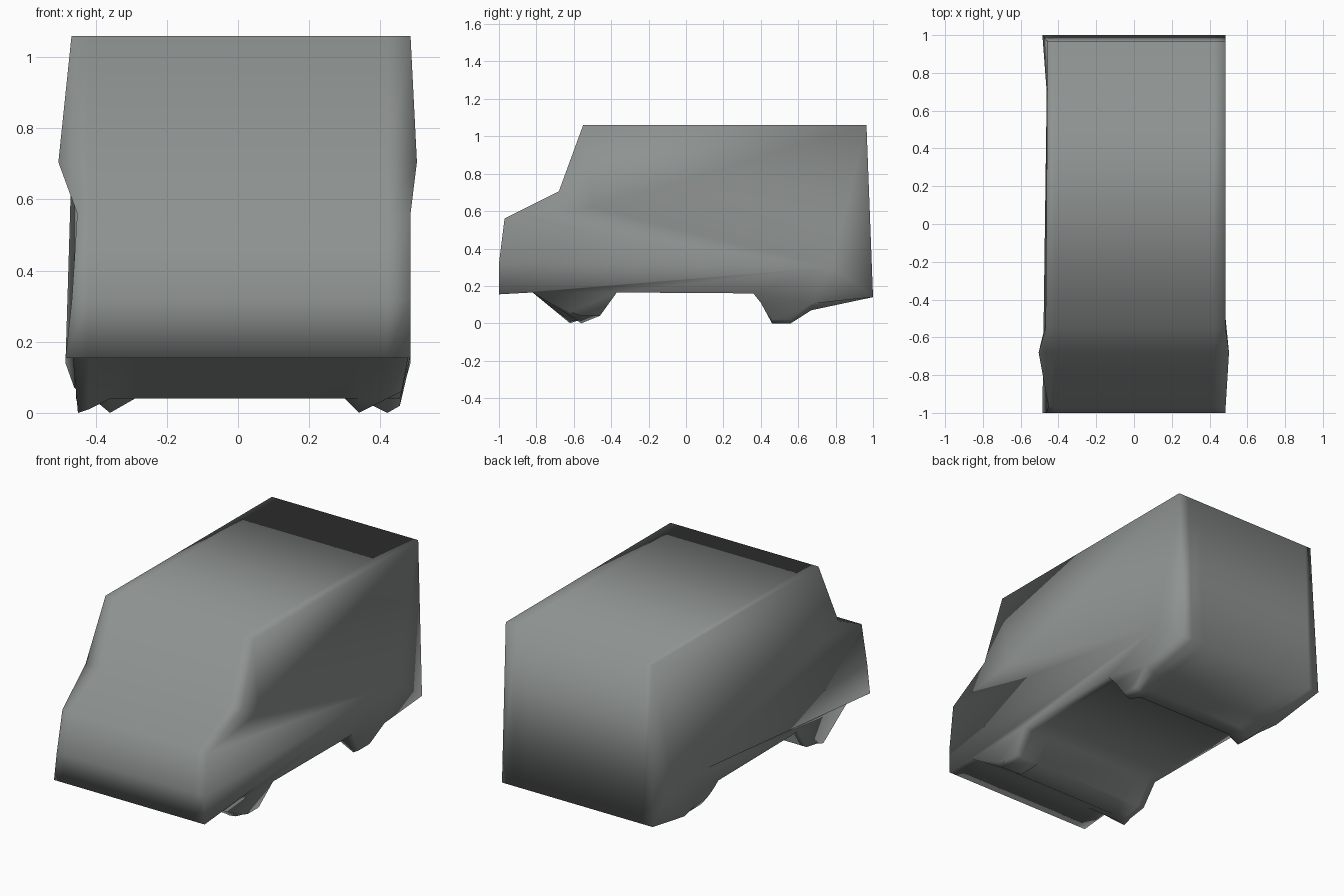
import bpy, bmesh
from mathutils import Vector
from mathutils.geometry import tessellate_polygon

if "Cube" in bpy.data.objects:
    bpy.data.objects.remove(bpy.data.objects["Cube"])

grey = bpy.data.materials.new("warm grey")
grey.diffuse_color = (0.27, 0.29, 0.28, 1)
grey.use_nodes = True
grey.node_tree.nodes["Principled BSDF"].inputs["Base Color"].default_value = grey.diffuse_color

# Height overrides by column for the tyre rows
REAR = {0: 0.10, 1: 0.05, 2: 0.0, 6: 0.0, 7: 0.02}

# Body side profile, nose to tail and back underneath: y, z, left x, right x, overrides
PROFILE = [
    (-1.00, 0.155, -0.485, 0.485, {}),   # front bumper
    (-1.00, 0.32, -0.467, 0.485, {}),
    (-0.97, 0.56, -0.452, 0.485, {}),    # bonnet edge
    (-0.68, 0.705, -0.505, 0.503, {}),   # windscreen foot
    (-0.55, 1.06, -0.468, 0.485, {}),    # roof front
    (0.965, 1.06, -0.457, 0.485, {}),    # roof back
    (1.00, 0.14, -0.485, 0.485, {}),     # rear bumper
    (0.67, 0.07, -0.46, 0.475, {7: 0.105}),
    (0.56, 0.04, -0.46, 0.455, REAR),    # rear axle ridge
    (0.46, 0.04, -0.46, 0.455, REAR),
    (0.40, 0.11, -0.46, 0.47, {0: 0.13}),
    (0.36, 0.16, -0.46, 0.485, {}),      # floor
    (-0.37, 0.165, -0.46, 0.485, {}),
    (-0.46, 0.04, -0.455, 0.455, {}),    # front axle ridge
    (-0.56, 0.04, -0.45, 0.455, {0: 0.02, 1: 0.02, 5: 0.0}),
    (-0.62, 0.04, -0.45, 0.46, {0: 0.0, 1: 0.01, 7: 0.06}),
    (-0.82, 0.165, -0.465, 0.48, {}),
]
INNER = (-0.42, -0.36, -0.29, 0.30, 0.34, 0.42)
FOOT, TAIL = 3, 6
# Points on the flat wall that keep the flared corners local: profile index -> y, z
FLAT = {FOOT: (-0.50, 0.62), TAIL: (0.78, 0.30)}

# Body skin: rows across the width, joined around the profile
bm = bmesh.new()
rows = []
for y, z, left, right, low in PROFILE:
    xs = (left,) + INNER + (right,)
    rows.append([bm.verts.new((x, y, low.get(i, z))) for i, x in enumerate(xs)])
for a, b in zip(rows, rows[1:] + rows[:1]):
    for i in range(len(a) - 1):
        bm.faces.new((a[i], a[i + 1], b[i + 1], b[i]))

# Side walls, filled along the concave outline, with small flares at the corners
for side, x in ((0, -0.461), (-1, 0.485)):
    rim = [r[side] for r in rows]
    for i, (y, z) in FLAT.items():
        p = bm.verts.new((x, y, z))
        bm.faces.new((rim[i - 1], rim[i], p))
        bm.faces.new((rim[i], rim[i + 1], p))
        rim[i] = p
    outline = [Vector((v.co.y, v.co.z, 0)) for v in rim]
    for tri in tessellate_polygon([outline]):
        bm.faces.new([rim[i] for i in tri])

bmesh.ops.recalc_face_normals(bm, faces=bm.faces[:])
for f in bm.faces:
    f.smooth = True

mesh = bpy.data.meshes.new("van_body")
bm.to_mesh(mesh)
bm.free()
mesh.materials.append(grey)
bpy.context.collection.objects.link(bpy.data.objects.new("van_body", mesh))
